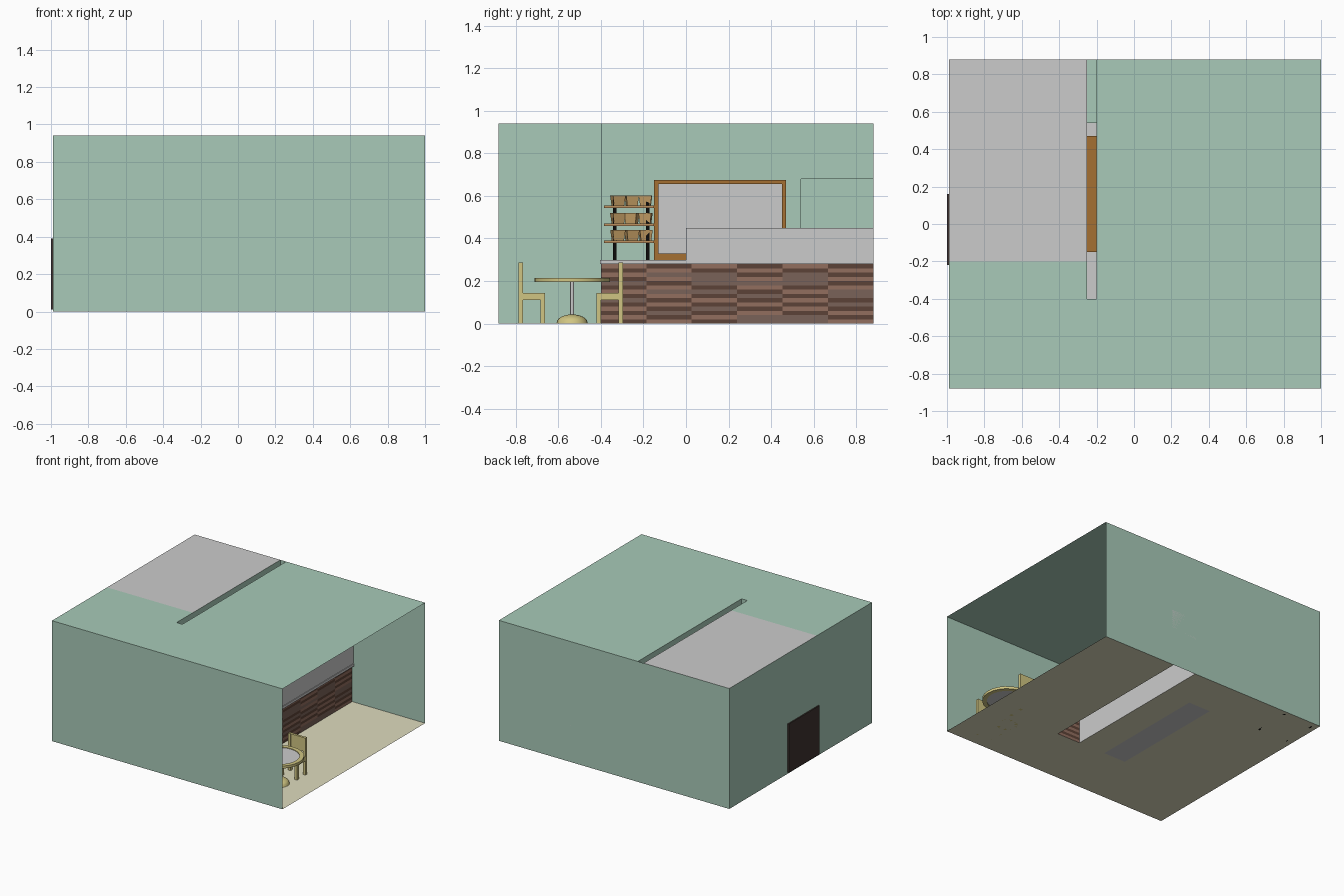
import bpy, bmesh, math, random
from mathutils import Matrix

if "Cube" in bpy.data.objects:
    bpy.data.objects.remove(bpy.data.objects["Cube"])

random.seed(4)
mats = {}


def mat(name, r, g, b):
    m = bpy.data.materials.new(name)
    lin = [((c / 255 + 0.055) / 1.055) ** 2.4 for c in (r, g, b)]
    m.diffuse_color = (*lin, 1)
    m.use_nodes = True
    m.node_tree.nodes["Principled BSDF"].inputs["Base Color"].default_value = m.diffuse_color
    mats[name] = m


mat("green", 168, 202, 184)
mat("cream", 222, 219, 190)
mat("beech", 208, 197, 130)
mat("orange_wood", 165, 112, 50)
mat("shelf_wood", 190, 145, 95)
mat("basket_tan", 205, 165, 105)
mat("black", 12, 11, 10)
mat("door_brown", 62, 50, 47)
mat("brick_light", 146, 110, 95)
mat("brick_mid", 122, 98, 88)
mat("brick_dark", 92, 66, 55)


def finish(name, bm, *colours):
    me = bpy.data.meshes.new(name)
    bm.to_mesh(me)
    bm.free()
    ob = bpy.data.objects.new(name, me)
    bpy.context.collection.objects.link(ob)
    for c in colours:
        if c:
            me.materials.append(mats[c])
    return ob


def boxes(name, spans, colour=None):
    """One object made of boxes given as (x0, x1, y0, y1, z0, z1)."""
    bm = bmesh.new()
    for x0, x1, y0, y1, z0, z1 in spans:
        m = (Matrix.Translation(((x0 + x1) / 2, (y0 + y1) / 2, (z0 + z1) / 2))
             @ Matrix.Diagonal((x1 - x0, y1 - y0, z1 - z0, 1)))
        bmesh.ops.create_cube(bm, size=1, matrix=m)
    return finish(name, bm, colour)


def quad(bm, axis, pos, a0, a1, b0, b1):
    """Flat sheet across one axis; a and b are the remaining axes in order."""
    vs = []
    for a, b in ((a0, b0), (a1, b0), (a1, b1), (a0, b1)):
        co = [a, b]
        co.insert(axis, pos)
        vs.append(bm.verts.new(co))
    return bm.faces.new(vs)


def sheets(name, rects, colour=None):
    bm = bmesh.new()
    for r in rects:
        quad(bm, *r)
    return finish(name, bm, colour)


X0, X1, Y, H = -0.99, 1.0, 0.88, 0.94
PF, PB, PE = -0.2, -0.25, -0.4          # partition front, back, free end
CB, CF = 0.17, 0.37                     # front counter back and front

# Room shell, open on the right; the floor is cut out under the counters
sheets("outer_walls", [(1, -Y, X0, X1, 0, H), (1, Y, X0, X1, 0, H), (0, X0, -Y, Y, 0, H)], "green")
sheets("cafe_ceiling", [(2, H, X0, X1, -Y, PE), (2, H, X0, PB, PE, -0.2), (2, H, PF, X1, PE, Y)], "green")
sheets("kitchen_ceiling", [(2, H, X0, PB, -0.2, Y)])
sheets("floor", [(2, 0, X0, X1, -Y, PE), (2, 0, X0, PB, PE, Y), (2, 0, PB, -0.06, 0.54, Y),
                 (2, 0, -0.06, CB, PE, Y), (2, 0, CF, X1, PE, Y)], "cream")
boxes("back_door", [(-1.0, X0, -0.22, 0.16, 0.01, 0.39)], "door_brown")

# Hollow partition with window and doorway
part = []
for x in (PF, PB):
    part += [(0, x, PE, -0.13, 0, H), (0, x, -0.13, 0.45, 0, 0.32), (0, x, -0.13, 0.45, 0.66, H),
             (0, x, 0.45, 0.54, 0, H), (0, x, 0.54, Y, 0.68, H)]
part += [(1, PE, PB, PF, 0, H), (1, 0.54, PB, PF, 0, 0.68), (2, 0.68, PB, PF, 0.54, Y)]
sheets("partition_wall", part, "green")
sheets("kitchen_side_wall", [(1, -0.2, X0, PB, 0, H)], "green")
fx = (PB - 0.005, PF + 0.012)
boxes("window_frame", [(*fx, -0.15, 0.47, 0.30, 0.33), (*fx, -0.15, 0.47, 0.655, 0.675),
                       (*fx, -0.15, -0.13, 0.33, 0.655), (*fx, 0.45, 0.47, 0.33, 0.655)], "orange_wood")
boxes("window_pane", [(-0.228, -0.222, -0.13, 0.45, 0.33, 0.655)])

# Front counter: brick faces, worktop, display case
bm = bmesh.new()
rows, cols = 14, 6
dz, dy = 0.28 / rows, (Y - PE) / cols


def brick(f, i, j):
    f.material_index = random.choice((0, 0, 1)) if (i + j) % 2 else random.choice((2, 2, 2, 1))


for j in range(rows):
    z0, z1 = j * dz, (j + 1) * dz
    for i in range(cols):
        brick(quad(bm, 0, CF, PE + i * dy, PE + (i + 1) * dy, z0, z1), i, j)
    brick(quad(bm, 1, PE, CB, CF, z0, z1), 1, j)
finish("counter_bricks", bm, "brick_light", "brick_mid", "brick_dark")
sheets("counter_back", [(0, CB, PE, Y, 0, 0.28)])
boxes("counter_top", [(CB - 0.01, CF + 0.015, PE - 0.005, Y, 0.28, 0.30)])
boxes("display_case", [(CB + 0.01, CF + 0.01, 0.0, Y, 0.30, 0.45)])

# Back counter and bread rack standing on it
boxes("back_counter", [(PB, -0.06, PE, 0.54, 0, 0.295)])
levels = (0.385, 0.465, 0.548)
boxes("rack_posts", [(x - 0.008, x + 0.008, y - 0.009, y + 0.009, 0.295, 0.6)
                     for x in (-0.18, -0.09) for y in (-0.335, -0.18)], "black")
boxes("rack_shelves", [(-0.195, -0.06, -0.385, -0.15, z - 0.006, z + 0.006) for z in levels], "shelf_wood")
bm = bmesh.new()
for z in levels:
    for y in (-0.32, -0.255, -0.19):
        m = (Matrix.Translation((-0.125, y, z + 0.03)) @ Matrix.Diagonal((1.2, 0.75, 1, 1))
             @ Matrix.Rotation(math.radians(45 + random.uniform(-15, 15)), 4, "Z"))
        bmesh.ops.create_cone(bm, cap_ends=True, segments=4, radius1=0.046, radius2=0.057,
                              depth=0.048, matrix=m)
finish("bread_baskets", bm, "basket_tan")

# Kitchen rack
boxes("kitchen_rack_legs", [(x - 0.02, x + 0.02, y - 0.02, y + 0.02, 0, 0.4)
                            for x in (-0.96, -0.7) for y in (0.58, 0.83)], "black")
boxes("kitchen_rack_shelves", [(-0.98, -0.68, 0.56, 0.85, z, z + 0.015) for z in (0.14, 0.27, 0.4)])

# Round table: rim, glass disc, pole, domed foot
TX, TY = 0.73, -0.535


def lathe(name, profile, colour=None, closed=False, steps=24):
    bm = bmesh.new()
    vs = [bm.verts.new((r, 0, z)) for r, z in profile]
    pairs = list(zip(vs, vs[1:])) + ([(vs[-1], vs[0])] if closed else [])
    es = [bm.edges.new(p) for p in pairs]
    bmesh.ops.spin(bm, geom=vs + es, cent=(0, 0, 0), axis=(0, 0, 1), angle=2 * math.pi,
                   steps=steps, use_duplicate=False)
    bmesh.ops.remove_doubles(bm, verts=bm.verts, dist=1e-5)
    bmesh.ops.recalc_face_normals(bm, faces=bm.faces)
    ob = finish(name, bm, colour)
    ob.location = (TX, TY, 0)
    bpy.context.view_layer.objects.active = ob
    ob.select_set(True)
    bpy.ops.object.shade_smooth_by_angle(angle=math.radians(35))
    ob.select_set(False)


lathe("table_rim", [(0.145, 0.195), (0.177, 0.195), (0.177, 0.215), (0.145, 0.215)], "beech", True)
lathe("table_glass", [(0, 0.2), (0.145, 0.2), (0.145, 0.21), (0, 0.21)])
lathe("table_pole", [(0.009, 0.03), (0.009, 0.2)], steps=12)
lathe("table_foot", [(0, 0), (0.075, 0)] + [(0.072 * math.cos(a), 0.006 + 0.037 * math.sin(a))
      for a in (math.pi / 12 * k for k in range(7))], "beech")


# Two chairs facing the table; s points from the seat towards the backrest
def chair(name, back, s):
    def span(x0, x1, d0, d1, z0, z1):
        ys = sorted((back - s * d0, back - s * d1))
        return (TX + x0, TX + x1, *ys, z0, z1)
    w, t = 0.075, 0.022
    parts = [span(-w, w, t, 0.125, 0.11, 0.145), span(-w, w, 0, t, 0.11, 0.145),
             span(-w, w, 0.002, t - 0.002, 0.18, 0.288)]
    for x in (-w, w - t):
        parts += [span(x, x + t, 0, t, 0, 0.288), span(x, x + t, 0.125 - t, 0.125, 0, 0.11)]
    boxes(name, parts, "beech")


chair("front_chair", -0.787, -1)
chair("rear_chair", -0.296, 1)
